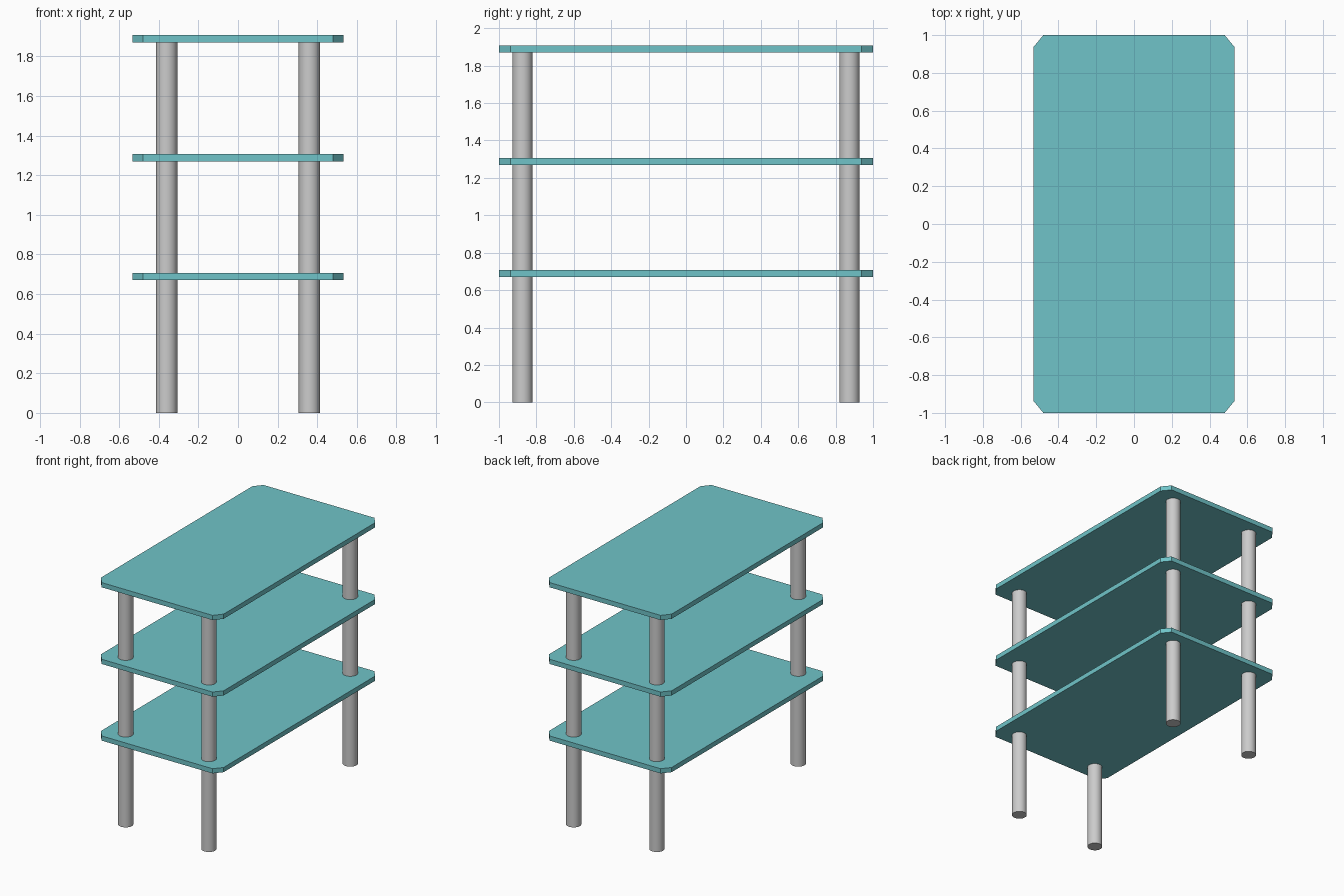
import bpy, bmesh

if "Cube" in bpy.data.objects:
    bpy.data.objects.remove(bpy.data.objects["Cube"])

teal = bpy.data.materials.new("teal")
teal.diffuse_color = (0.16, 0.55, 0.58, 1)
teal.use_nodes = True
teal.node_tree.nodes["Principled BSDF"].inputs["Base Color"].default_value = teal.diffuse_color

HX, HY = 0.532, 1.0      # shelf half size
CX, CY = 0.052, 0.063    # corner cuts
THICK = 0.037


def shelf(name, z):
    # Octagonal outline, extruded upwards
    bm = bmesh.new()
    outline = []
    for sx, sy in ((1, 1), (-1, 1), (-1, -1), (1, -1)):
        pair = [(sx * HX, sy * (HY - CY)), (sx * (HX - CX), sy * HY)]
        outline += pair if sx * sy > 0 else pair[::-1]
    face = bm.faces.new([bm.verts.new((x, y, z)) for x, y in outline])
    ext = bmesh.ops.extrude_face_region(bm, geom=[face])
    verts = [v for v in ext["geom"] if isinstance(v, bmesh.types.BMVert)]
    bmesh.ops.translate(bm, verts=verts, vec=(0, 0, THICK))
    bmesh.ops.recalc_face_normals(bm, faces=bm.faces)
    mesh = bpy.data.meshes.new(name)
    bm.to_mesh(mesh)
    bm.free()
    mesh.materials.append(teal)
    bpy.context.collection.objects.link(bpy.data.objects.new(name, mesh))


def leg(name, x, y, height):
    bpy.ops.mesh.primitive_cylinder_add(vertices=32, radius=0.054, depth=height,
                                        location=(x, y, height / 2))
    bpy.context.object.name = name
    bpy.ops.object.shade_smooth_by_angle()


# Three evenly spaced shelves
for name, z in (("lower_shelf", 0.67), ("middle_shelf", 1.27), ("top_shelf", 1.87)):
    shelf(name, z)

# Four round legs running up to the underside of the top shelf
for side, x in (("left", -0.36), ("right", 0.36)):
    for end, y in (("front", -0.874), ("back", 0.874)):
        leg(f"{end}_{side}_leg", x, y, 1.87)
